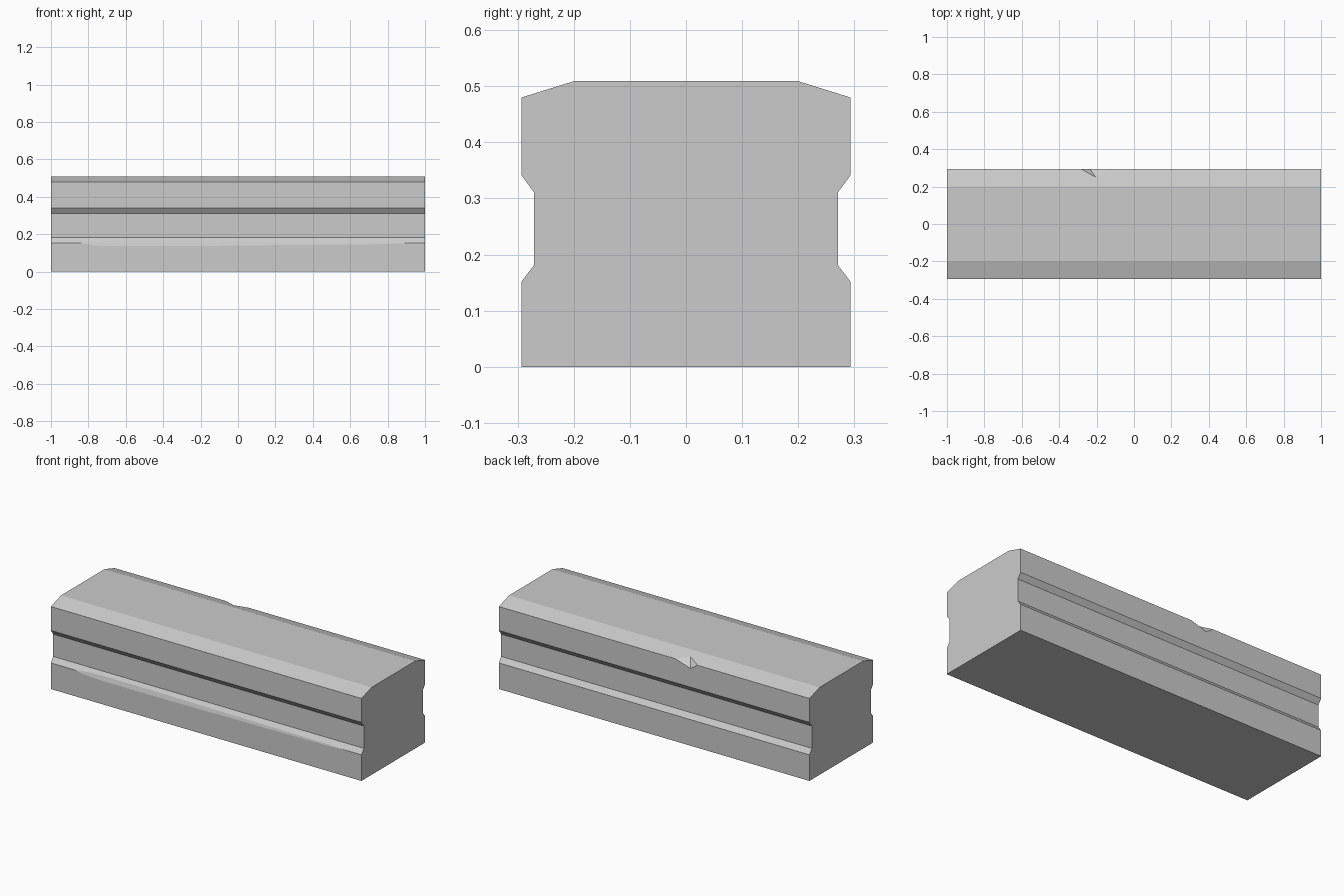
import bpy, bmesh
from mathutils import Vector

cube = bpy.data.objects.get("Cube")
if cube:
    bpy.data.objects.remove(cube, do_unlink=True)

# Plain stone grey
stone = bpy.data.materials.new("stone_grey")
stone.use_nodes = True
grey = (0.6, 0.6, 0.6, 1)
stone.diffuse_color = grey
stone.node_tree.nodes["Principled BSDF"].inputs["Base Color"].default_value = grey


def make_object(name, bm):
    bmesh.ops.recalc_face_normals(bm, faces=bm.faces)
    mesh = bpy.data.meshes.new(name)
    bm.to_mesh(mesh)
    bm.free()
    mesh.materials.append(stone)
    obj = bpy.data.objects.new(name, mesh)
    bpy.context.collection.objects.link(obj)
    return obj


# Half profile (y, z) from the base up to the chamfered top
LIP_Z, GROOVE_Z = 0.152, 0.181
OUTER, INNER = 0.293, 0.271
UPPER = [(INNER, GROOVE_Z), (INNER, 0.311), (OUTER, 0.341), (OUTER, 0.48), (0.2, 0.509)]


def section(x, wear):
    """Closed cross-section whose front lower lip is worn away by the given depth."""
    rise = 0.6 * wear
    worn_y = OUTER - rise * (OUTER - INNER) / (GROOVE_Z - LIP_Z)
    front = [(OUTER, 0), (OUTER, LIP_Z - wear), (worn_y, LIP_Z + rise)] + UPPER
    back = [(OUTER, 0), (OUTER, LIP_Z)] + UPPER
    return [(x, -y, z) for y, z in front] + [(x, y, z) for y, z in reversed(back)]


# Beam body: sections joined along its length
stations = [(-1, 0), (-0.84, 0), (-0.78, 0.011), (-0.68, 0.016), (-0.3, 0.016),
            (0.2, 0.01), (0.78, 0.005), (0.9, 0), (1, 0)]
bm = bmesh.new()
rings = [[bm.verts.new(p) for p in section(x, w)] for x, w in stations]
for a, b in zip(rings, rings[1:]):
    for i in range(len(a)):
        j = (i + 1) % len(a)
        bm.faces.new((a[i], a[j], b[j], b[i]))
bm.faces.new(rings[0])
bm.faces.new(rings[-1])
bmesh.ops.remove_doubles(bm, verts=bm.verts, dist=0.0001)
bmesh.ops.dissolve_limit(bm, angle_limit=0.002, verts=bm.verts, edges=bm.edges)
beam = make_object("stone_beam", bm)

# Chip in the rear top edge: a tetrahedron enlarged about its valley line
left, right = Vector((-0.135, OUTER, 0.48)), Vector((-0.28, OUTER, 0.48))
low, apex = Vector((-0.235, OUTER, 0.45)), Vector((-0.205, 0.25, 0.4934))
middle = (low + apex) / 2
bm = bmesh.new()
corners = [bm.verts.new(middle + 2 * (p - middle)) for p in (left, right, low, apex)]
for skip in range(4):
    bm.faces.new([v for i, v in enumerate(corners) if i != skip])
cutter = make_object("chip_cutter", bm)
cutter.hide_render = True
cutter.hide_set(True)
cutter.display_type = 'WIRE'

cut = beam.modifiers.new("edge_chip", 'BOOLEAN')
cut.operation = 'DIFFERENCE'
cut.solver = 'EXACT'
cut.object = cutter

# Bake the cut so the helper can be removed
bpy.context.view_layer.update()
result = bpy.data.meshes.new_from_object(beam.evaluated_get(bpy.context.evaluated_depsgraph_get()))
beam.modifiers.clear()
beam.data = result
bpy.data.objects.remove(cutter, do_unlink=True)
